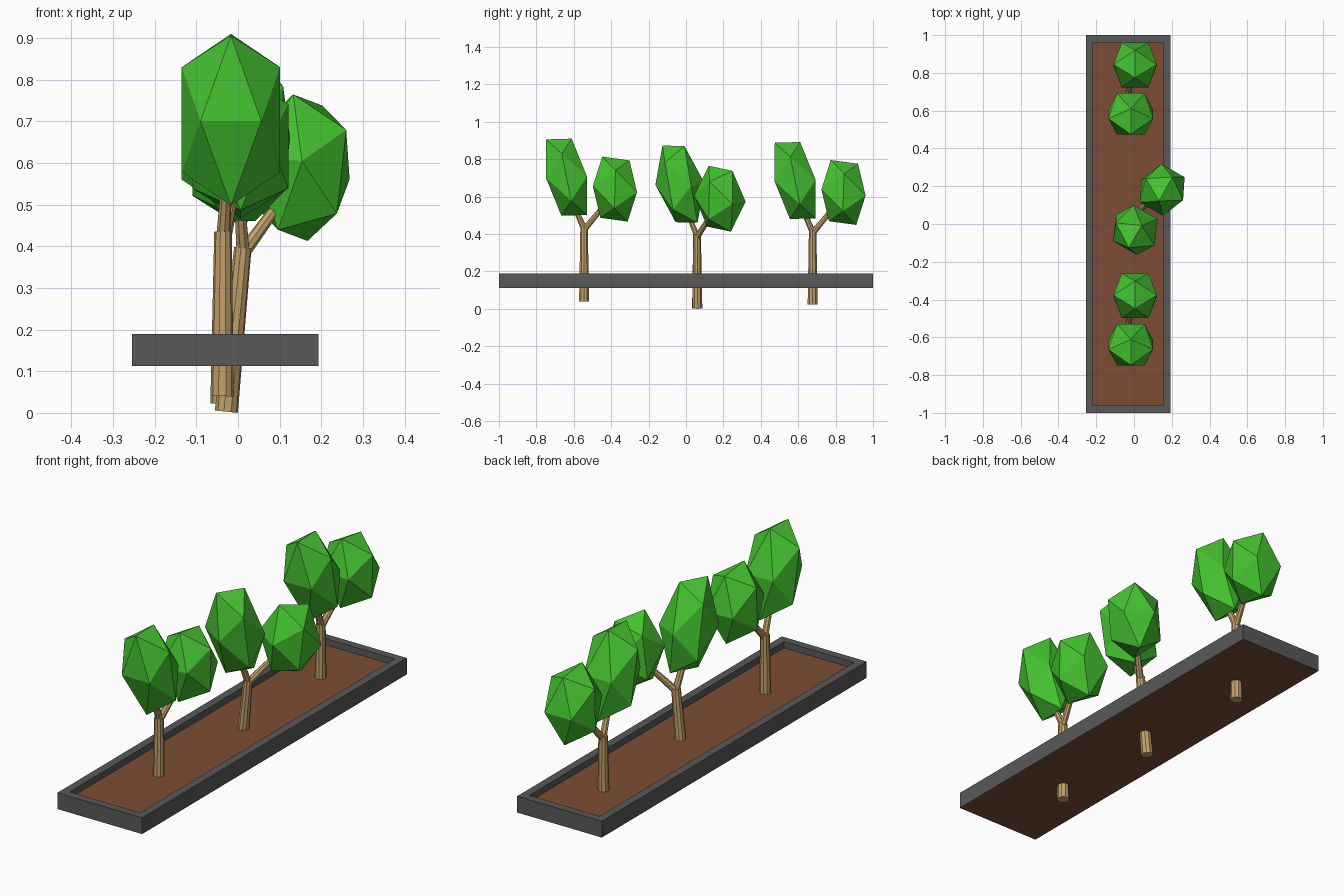
import bpy, bmesh, math
from mathutils import Matrix, Vector

if "Cube" in bpy.data.objects:
    bpy.data.objects.remove(bpy.data.objects["Cube"])

PHI = (1 + 5 ** 0.5) / 2


def material(name, rgb):
    m = bpy.data.materials.new(name)
    m.diffuse_color = (*rgb, 1)
    m.use_nodes = True
    m.node_tree.nodes["Principled BSDF"].inputs["Base Color"].default_value = m.diffuse_color
    return m


BARK = material("bark", (0.55, 0.36, 0.15))
LEAF = material("leaf", (0.06, 0.55, 0.03))
SOIL = material("soil", (0.20, 0.075, 0.035))
STONE = material("stone", (0.10, 0.10, 0.10))


def add_object(name, bm, mats, matrix=Matrix()):
    bmesh.ops.recalc_face_normals(bm, faces=bm.faces)
    me = bpy.data.meshes.new(name)
    bm.to_mesh(me)
    bm.free()
    for m in mats:
        me.materials.append(m)
    ob = bpy.data.objects.new(name, me)
    ob.matrix_world = matrix
    bpy.context.collection.objects.link(ob)
    return ob


def limb(bm, a, b, r1, r2, sides):
    # Tapered cylinder between two points
    a, b = Vector(a), Vector(b)
    d = b - a
    mat = Matrix.Translation((a + b) / 2) @ d.to_track_quat('Z', 'Y').to_matrix().to_4x4()
    bmesh.ops.create_cone(bm, cap_ends=True, segments=sides, radius1=r1, radius2=r2,
                          depth=d.length, matrix=mat)


def crown(name, centre, ex, ey, ez, matrix):
    # Leaning, stretched icosahedron along three axis vectors
    c, ex, ey, ez = map(Vector, (centre, ex, ey, ez))
    bm = bmesh.new()
    for s in (-1, 1):
        for t in (-PHI, PHI):
            bm.verts.new(c + s * ey + t * ez)
            bm.verts.new(c + s * ex + t * ey)
            bm.verts.new(c + s * ez + t * ex)
    bmesh.ops.convex_hull(bm, input=bm.verts)
    add_object(name, bm, [LEAF], matrix)


def tree(name, matrix):
    # Trunk with forked branches, base at the local origin
    bm = bmesh.new()
    limb(bm, (0, 0, 0), (0.002, 0, 0.395), 0.028, 0.021, 10)
    limb(bm, (0.002, 0.006, 0.375), (0.012, -0.062, 0.53), 0.017, 0.013, 8)
    limb(bm, (0.002, -0.006, 0.375), (0.03, 0.105, 0.51), 0.017, 0.013, 8)
    add_object(name + "_trunk", bm, [BARK], matrix)
    # Tall crown and round crown
    crown(name + "_tall_crown", (0.021, -0.094, 0.664),
          (0.073, 0, 0), (0, 0.068, 0.002), (0, -0.025, 0.126), matrix)
    crown(name + "_round_crown", (0.044, 0.165, 0.600),
          (0.071, 0, 0), (0, 0.073, -0.010), (0, 0.003, 0.101), matrix)


# Planter tray: box with a recessed soil bed and soil underside
bm = bmesh.new()
bmesh.ops.create_cube(bm, size=1, matrix=Matrix.Translation((-0.031, 0, 0.151))
                      @ Matrix.Diagonal((0.448, 2.0, 0.078, 1)))
bm.normal_update()
top = max(bm.faces, key=lambda f: f.normal.z)
bottom = min(bm.faces, key=lambda f: f.normal.z)
bottom.material_index = 1
bmesh.ops.inset_region(bm, faces=[top], thickness=0.054)
new = bmesh.ops.extrude_face_region(bm, geom=[top])["geom"]
bmesh.ops.translate(bm, vec=(0, 0, -0.03), verts=[v for v in new if isinstance(v, bmesh.types.BMVert)])
for f in new:
    if isinstance(f, bmesh.types.BMFace):
        f.material_index = 1
if top.is_valid and top not in new:
    bmesh.ops.delete(bm, geom=[top], context='FACES_ONLY')
add_object("planter_tray", bm, [STONE, SOIL])

# Three trees; the middle one is turned and leaning
tree("front_tree", Matrix.Translation((-0.038, -0.545, 0.04)))
tree("middle_tree", Matrix.Translation((-0.028, 0.06, 0.003))
     @ Matrix.Rotation(math.radians(5.5), 4, 'Y') @ Matrix.Rotation(math.radians(-30), 4, 'Z'))
tree("back_tree", Matrix.Translation((-0.038, 0.677, 0.022)))
